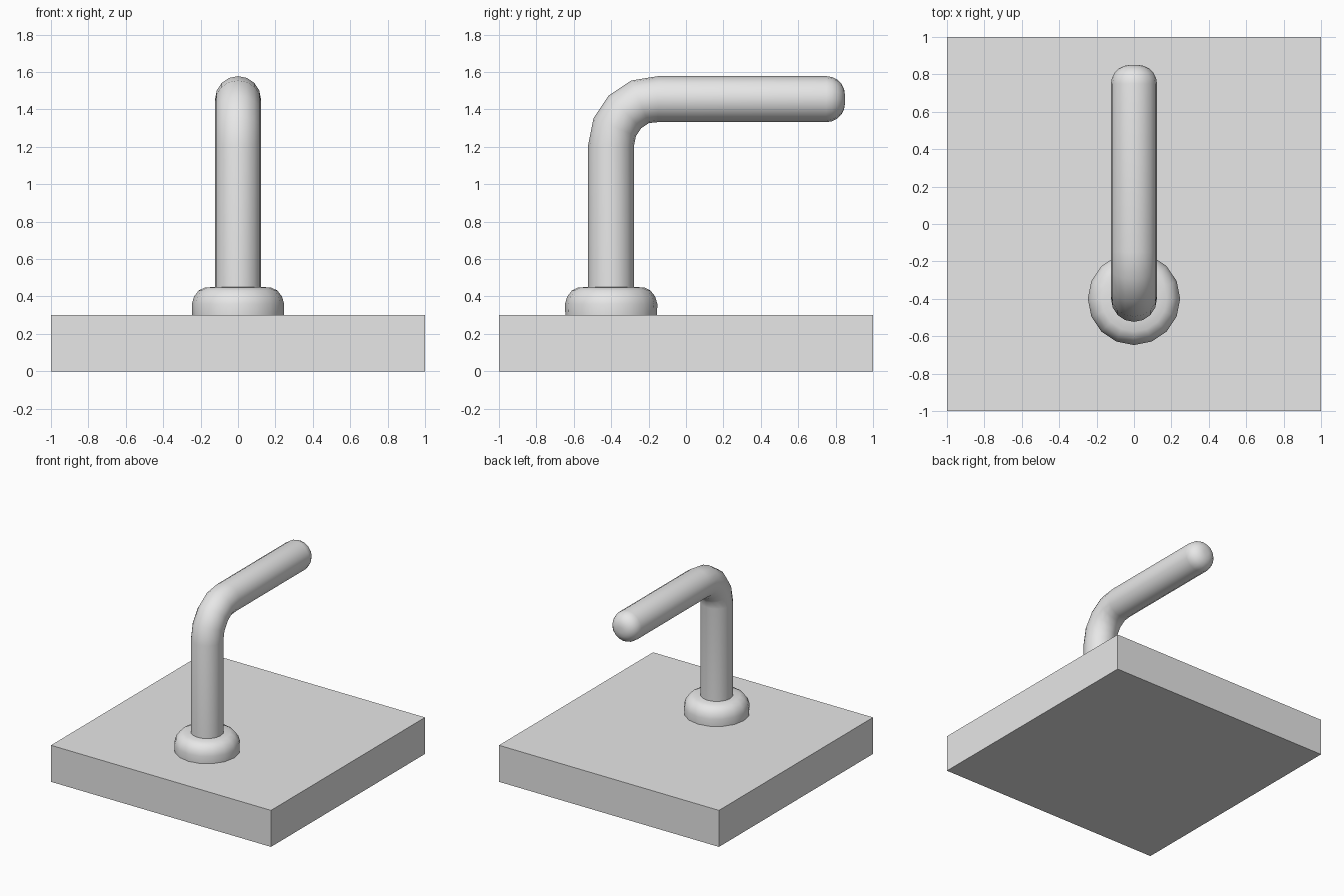
import bpy, bmesh, math
from mathutils import Vector

old = bpy.data.objects.get("Cube")
if old:
    bpy.data.objects.remove(old)

SIDES = 16
ROD_R = 0.123
ROD_Y = -0.4
BEND_R = 0.25
BEND_Z = 1.21
BASE_TOP = 0.3

grey = bpy.data.materials.new("plain grey")
grey.use_nodes = True
colour = (0.8, 0.8, 0.8, 1)
grey.diffuse_color = colour
grey.node_tree.nodes["Principled BSDF"].inputs["Base Color"].default_value = colour


def finish(name, bm, smooth=False):
    bmesh.ops.recalc_face_normals(bm, faces=bm.faces)
    mesh = bpy.data.meshes.new(name)
    bm.to_mesh(mesh)
    bm.free()
    mesh.materials.append(grey)
    obj = bpy.data.objects.new(name, mesh)
    bpy.context.collection.objects.link(obj)
    if smooth:
        bpy.ops.object.select_all(action='DESELECT')
        obj.select_set(True)
        bpy.context.view_layer.objects.active = obj
        bpy.ops.object.shade_smooth_by_angle(angle=math.radians(50))
    return obj


def loft(name, rings):
    """Skin circles given as (y, z, lean towards the back, radius)."""
    bm = bmesh.new()
    loops = []
    for y, z, lean, r in rings:
        up = Vector((0, -math.cos(lean), math.sin(lean)))
        loop = []
        for i in range(SIDES):
            a = math.tau * i / SIDES
            loop.append(bm.verts.new(Vector((r * math.cos(a), y, z)) + up * r * math.sin(a)))
        loops.append(loop)
    for lo, hi in zip(loops, loops[1:]):
        for i in range(SIDES):
            j = (i + 1) % SIDES
            bm.faces.new((lo[i], lo[j], hi[j], hi[i]))
    bm.faces.new(loops[0])
    bm.faces.new(loops[-1])
    return finish(name, bm, True)


# Square base slab
bm = bmesh.new()
bmesh.ops.create_cube(bm, size=1)
bmesh.ops.scale(bm, vec=(2, 2, BASE_TOP), verts=bm.verts)
bmesh.ops.translate(bm, vec=(0, 0, BASE_TOP / 2), verts=bm.verts)
finish("base", bm)

# Rounded collar where the rod meets the base
profile = [(0.245, 0.3), (0.247, 0.36), (0.235, 0.4), (0.21, 0.432), (0.175, 0.449), (0.1, 0.45)]
loft("collar", [(ROD_Y, z, 0, r) for r, z in profile])

# Bent rod: upright, four-step elbow, level arm with a rounded tip
rings = [(ROD_Y, BASE_TOP, 0, ROD_R)]
for k in range(5):
    a = math.pi / 2 * k / 4
    rings.append((ROD_Y + BEND_R * (1 - math.cos(a)), BEND_Z + BEND_R * math.sin(a), a, ROD_R))
arm_z = BEND_Z + BEND_R - 0.005
rings[-1] = (-0.15, arm_z, math.pi / 2, ROD_R)
tip = 0.1
for k in range(6):
    a = math.pi / 2 * k / 5
    rings.append((0.85 - tip + tip * math.sin(a), arm_z, math.pi / 2, ROD_R - tip + tip * math.cos(a)))
loft("bent_rod", rings)
